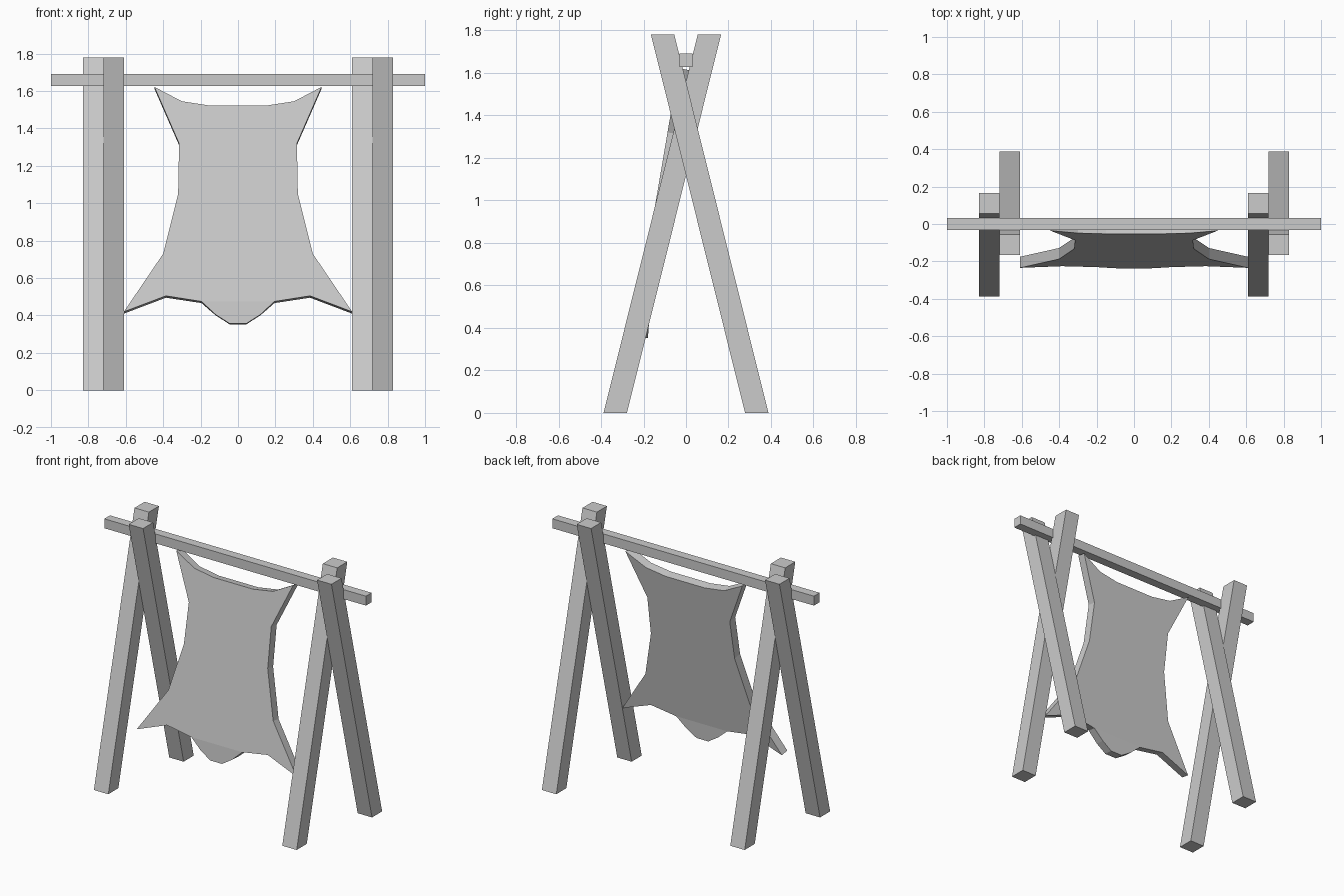
import bpy, bmesh

if "Cube" in bpy.data.objects:
    bpy.data.objects.remove(bpy.data.objects["Cube"])


def new_object(name, verts, faces):
    mesh = bpy.data.meshes.new(name)
    mesh.from_pydata(verts, [], faces)
    bm = bmesh.new()
    bm.from_mesh(mesh)
    if len(faces) > 2:
        bmesh.ops.recalc_face_normals(bm, faces=bm.faces)
    bm.to_mesh(mesh)
    bm.free()
    obj = bpy.data.objects.new(name, mesh)
    bpy.context.collection.objects.link(obj)
    return obj


def slanted_post(name, x0, x1, profile):
    # Extrude a four-sided (y, z) profile along x
    verts = [(x, y, z) for x in (x0, x1) for y, z in profile]
    faces = [(0, 1, 2, 3), (7, 6, 5, 4)]
    faces += [(i, (i + 1) % 4, (i + 1) % 4 + 4, i + 4) for i in range(4)]
    return new_object(name, verts, faces)


# Crossed legs at both ends
for side, x in (("left", -0.72), ("right", 0.72)):
    for place, s, x0 in (("front", 1, x - 0.11), ("back", -1, x)):
        profile = [(s * y, z) for y, z in
                   ((-0.388, 0), (-0.278, 0), (0.165, 1.78), (0.055, 1.78))]
        slanted_post(f"{place}_leg_{side}", x0, x0 + 0.11, profile)

# Horizontal pole resting in the crossed legs
slanted_post("hanging_pole", -1, 1,
             [(-0.031, 1.627), (0.031, 1.627), (0.031, 1.692), (-0.031, 1.692)])

# Stretched hide: half outlines mirrored, body leaning forward, tongue hanging straighter
body = [(0.15, 1.522), (0.30, 1.545), (0.447, 1.622), (0.315, 1.32), (0.32, 1.05),
        (0.40, 0.73), (0.61, 0.42), (0.385, 0.505), (0.195, 0.475)]
tongue = [(0.12, 0.405), (0.045, 0.357)]


def depth(z):
    return -0.036 - 0.17 * (1.62 - max(z, 0.475)) - 0.07 * max(0, 0.475 - z)


half = body + tongue
n, b = len(half), len(body)
outline = [(-x, z) for x, z in half] + [(x, z) for x, z in reversed(half)]
verts = [(x, depth(z), z) for x, z in outline]
total = len(verts)
faces = [list(range(b)) + list(range(total - b, total)),
         list(range(b - 1, total - b + 1))]
hide = new_object("stretched_hide", verts, faces)
solid = hide.modifiers.new("thickness", 'SOLIDIFY')
solid.thickness = 0.06
solid.offset = -1
